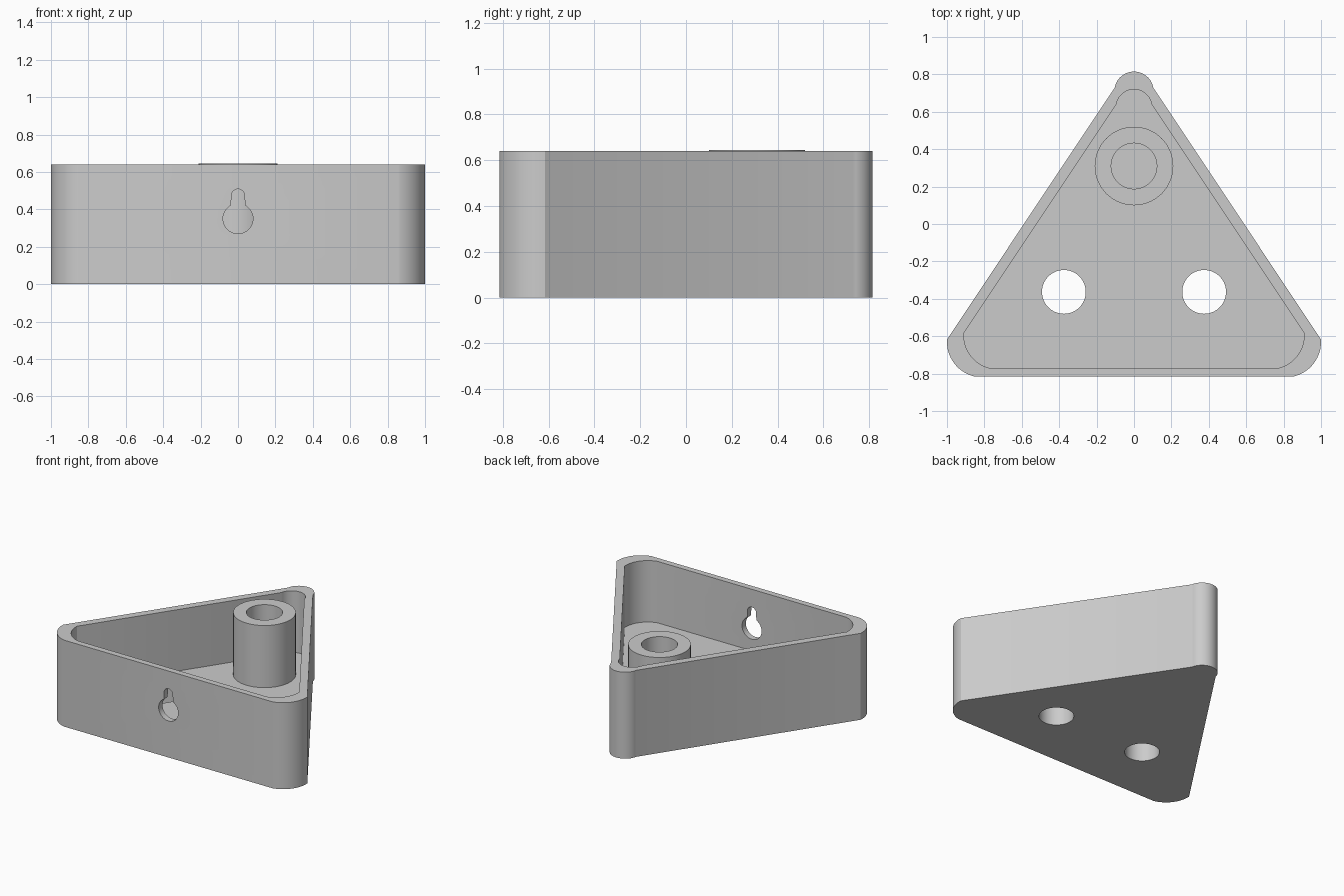
import bpy, bmesh
from math import cos, sin, radians, pi
from mathutils import Matrix

cube = bpy.data.objects.get("Cube")
if cube:
    bpy.data.objects.remove(cube, do_unlink=True)

HEIGHT, FLOOR = 0.64, 0.185

grey = bpy.data.materials.new("light_grey")
grey.use_nodes = True
colour = (0.6, 0.6, 0.6, 1)
grey.diffuse_color = colour
grey.node_tree.nodes["Principled BSDF"].inputs["Base Color"].default_value = colour


def arc(cx, cy, r, start, end, steps=20):
    return [(cx + r * cos(radians(start + (end - start) * i / steps)),
             cy + r * sin(radians(start + (end - start) * i / steps)))
            for i in range(steps + 1)]


def circle(cx, cy, r, steps=64):
    return arc(cx, cy, r, 0, 360, steps)[:-1]


def triangle(apex, corner):
    """Rounded triangle: back arc, then a front corner and its mirror image."""
    left = arc(*corner, 176, 256)
    right = [(-x, y) for x, y in reversed(left)]
    return arc(*apex, 10, 170) + left + right


def prism(name, outline, z0, z1, matrix=Matrix()):
    bm = bmesh.new()
    face = bm.faces.new([bm.verts.new((x, y, z0)) for x, y in outline])
    top = bmesh.ops.extrude_face_region(bm, geom=[face])["geom"]
    bmesh.ops.translate(bm, vec=(0, 0, z1 - z0),
                        verts=[g for g in top if isinstance(g, bmesh.types.BMVert)])
    bm.transform(matrix)
    bmesh.ops.recalc_face_normals(bm, faces=bm.faces)
    mesh = bpy.data.meshes.new(name)
    bm.to_mesh(mesh)
    bm.free()
    mesh.materials.append(grey)
    obj = bpy.data.objects.new(name, mesh)
    bpy.context.collection.objects.link(obj)
    return obj


def cut(obj, cutters):
    """Subtract the cutters, bake the result and remove them."""
    for cutter in cutters:
        mod = obj.modifiers.new(cutter.name, 'BOOLEAN')
        mod.operation, mod.solver, mod.object = 'DIFFERENCE', 'EXACT', cutter
        cutter.hide_render = True
    graph = bpy.context.evaluated_depsgraph_get()
    baked = bpy.data.meshes.new_from_object(obj.evaluated_get(graph))
    obj.modifiers.clear()
    obj.data = baked
    for cutter in cutters:
        bpy.data.objects.remove(cutter, do_unlink=True)


def smooth(obj):
    bpy.ops.object.select_all(action='DESELECT')
    obj.select_set(True)
    bpy.context.view_layer.objects.active = obj
    bpy.ops.object.shade_smooth_by_angle(angle=radians(20))


# Triangular tray: outer shell, cavity and two floor holes
tray = prism("triangular_tray", triangle((0, 0.71, 0.105), (-0.81, -0.63, 0.19)), 0, HEIGHT)
cutters = [prism("cavity", triangle((0, 0.625, 0.095), (-0.73, -0.595, 0.18)), FLOOR, 1)]
for side in (-1, 1):
    cutters.append(prism("floor_hole", circle(side * 0.375, -0.363, 0.117), -0.2, 0.4))

# Keyhole slot through the front wall
keyhole = arc(0, 0.35, 0.08, 118, 422, 40) + arc(0, 0.473, 0.035, 0, 180, 16)
cutters.append(prism("keyhole", keyhole, 0.7, 0.9, Matrix.Rotation(pi / 2, 4, 'X')))
cut(tray, cutters)
smooth(tray)

# Hollow post standing on the floor near the back corner
post = prism("hollow_post", circle(0, 0.31, 0.21), FLOOR - 0.02, HEIGHT + 0.005)
cut(post, [prism("bore", circle(0, 0.31, 0.122), FLOOR, 1)])
smooth(post)
